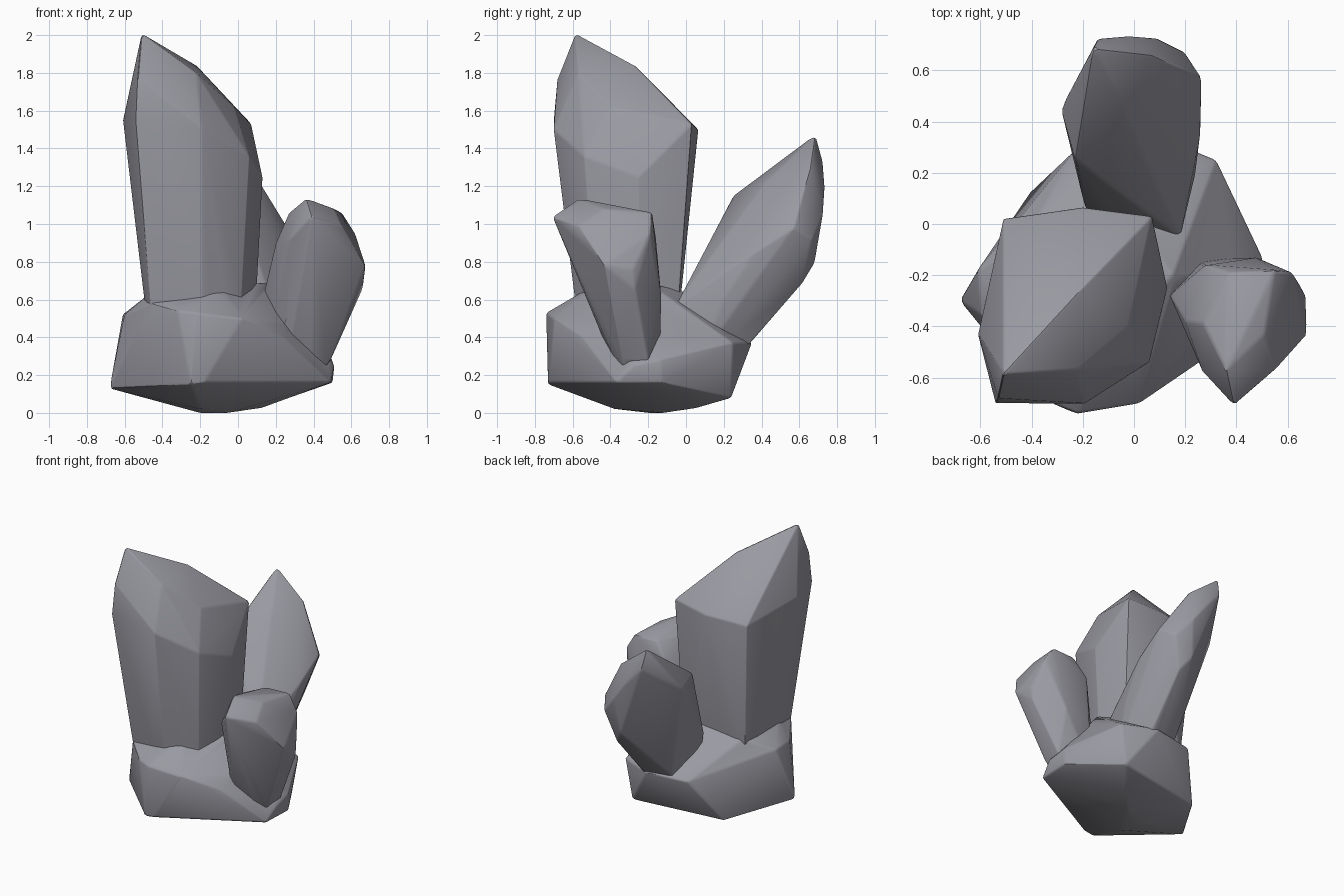
import bpy, bmesh

stone = bpy.data.materials.new("grey_stone")
stone.diffuse_color = (0.32, 0.32, 0.36, 1)


def activate(ob):
    bpy.ops.object.select_all(action='DESELECT')
    ob.select_set(True)
    bpy.context.view_layer.objects.active = ob


def faceted(name, points, bevel=0.012):
    """Convex faceted solid with softly rounded edges."""
    bm = bmesh.new()
    for p in points:
        bm.verts.new(p)
    bmesh.ops.convex_hull(bm, input=bm.verts[:])
    loose = [v for v in bm.verts if not v.link_faces]
    bmesh.ops.delete(bm, geom=loose, context='VERTS')
    bmesh.ops.dissolve_limit(bm, angle_limit=0.03, verts=bm.verts[:], edges=bm.edges[:])
    bmesh.ops.recalc_face_normals(bm, faces=bm.faces[:])
    me = bpy.data.meshes.new(name)
    bm.to_mesh(me)
    bm.free()
    ob = bpy.data.objects.new(name, me)
    bpy.context.collection.objects.link(ob)
    me.materials.append(stone)
    mod = ob.modifiers.new("soft_edges", 'BEVEL')
    mod.width = bevel
    mod.segments = 2
    mod.limit_method = 'ANGLE'
    mod.angle_limit = 0.3
    activate(ob)
    bpy.ops.object.modifier_apply(modifier=mod.name)
    return ob


# base rock: shallow keel, wide rim, sloping shoulders
base = faceted("base_rock", [
    (-0.2, -0.2, 0), (-0.05, -0.12, 0), (-0.2, -0.38, 0.02), (0.12, 0.05, 0.025),
    (-0.68, -0.3, 0.13), (-0.25, -0.73, 0.15), (-0.18, -0.73, 0.16),
    (0.49, -0.37, 0.16), (0.50, -0.13, 0.16), (0.51, -0.28, 0.25), (0.50, -0.13, 0.28),
    (0.27, 0.24, 0.08), (-0.4, 0.13, 0.06),
    (0.08, 0.35, 0.37), (-0.22, 0.3, 0.36), (0.32, 0.25, 0.37),
    (-0.61, -0.18, 0.52), (-0.6, -0.35, 0.52), (-0.22, -0.74, 0.53), (-0.32, -0.7, 0.54),
    (-0.46, -0.57, 0.58), (-0.47, -0.4, 0.63), (-0.1, -0.5, 0.67), (0.02, -0.7, 0.5),
    (0.24, -0.55, 0.4), (0.25, -0.46, 0.46), (0.15, -0.2, 0.69), (0.0, 0.0, 0.64),
    (-0.42, -0.05, 0.6)])

# tall crystal: prism with an off-centre point
tall = faceted("tall_crystal", [
    (-0.44, -0.53, 0.3), (-0.46, -0.40, 0.3), (-0.43, -0.07, 0.3), (0.04, -0.06, 0.3),
    (0.08, -0.25, 0.3), (0.00, -0.46, 0.3), (-0.19, -0.55, 0.3),
    (-0.54, -0.70, 1.55), (-0.53, -0.68, 1.77), (-0.61, -0.43, 1.55), (-0.57, -0.5, 1.74),
    (-0.51, 0.02, 1.48), (-0.2, 0.065, 1.5), (0.07, 0.03, 1.53), (0.13, -0.25, 1.25),
    (0.06, -0.54, 1.36), (-0.19, -0.70, 1.5), (-0.02, -0.4, 1.62),
    (-0.22, -0.27, 1.84), (-0.22, -0.57, 1.8), (-0.51, -0.585, 2.01)], 0.01)

# rear crystal: leans backwards, pointed at its far end
rear = faceted("rear_crystal", [
    (-0.15, 0.05, 0.4), (0.17, -0.05, 0.45), (0.2, 0.05, 0.25), (0.08, 0.21, 0.22),
    (-0.08, 0.18, 0.25), (-0.19, 0.06, 0.62), (0.18, -0.05, 0.58), (0.24, 0.2, 0.6),
    (-0.1, 0.31, 0.38), (0.12, 0.33, 0.36), (0.13, 0.62, 0.69), (0.26, 0.36, 0.85),
    (-0.23, 0.25, 1.15), (-0.285, 0.45, 1.12), (-0.03, 0.42, 1.22),
    (0.265, 0.57, 0.98), (0.07, 0.66, 1.3), (-0.02, 0.735, 1.2), (0.09, 0.725, 1.05),
    (0.2, 0.67, 0.92), (0.06, 0.68, 0.79), (-0.14, 0.725, 1.33), (-0.16, 0.685, 1.475)])

# short crystal: leans forwards and to the right, blunt end
short = faceted("short_crystal", [
    (0.4, -0.2, 0.15), (0.4, -0.32, 0.15), (0.25, -0.36, 0.2), (0.15, -0.28, 0.3),
    (0.25, -0.14, 0.2), (0.49, -0.2, 0.28), (0.49, -0.34, 0.28), (0.25, -0.45, 0.47),
    (0.14, -0.28, 0.65), (0.48, -0.13, 0.6), (0.66, -0.27, 0.66), (0.67, -0.28, 0.76),
    (0.675, -0.43, 0.78), (0.62, -0.19, 0.95), (0.55, -0.57, 0.99), (0.51, -0.43, 1.08),
    (0.39, -0.71, 1.04), (0.27, -0.58, 0.92), (0.2, -0.38, 0.9), (0.55, -0.18, 1.06),
    (0.28, -0.16, 0.93), (0.37, -0.19, 1.06), (0.36, -0.57, 1.135), (0.27, -0.39, 1.06)])

# fuse the crystals with the rock so no surface is buried
for crystal in (tall, rear, short):
    mod = base.modifiers.new("fuse", 'BOOLEAN')
    mod.operation = 'UNION'
    mod.solver = 'EXACT'
    mod.object = crystal
    activate(base)
    bpy.ops.object.modifier_apply(modifier=mod.name)
    bpy.data.objects.remove(crystal)
base.name = "crystal_cluster"
activate(base)
bpy.ops.object.shade_smooth_by_angle(angle=0.5)
